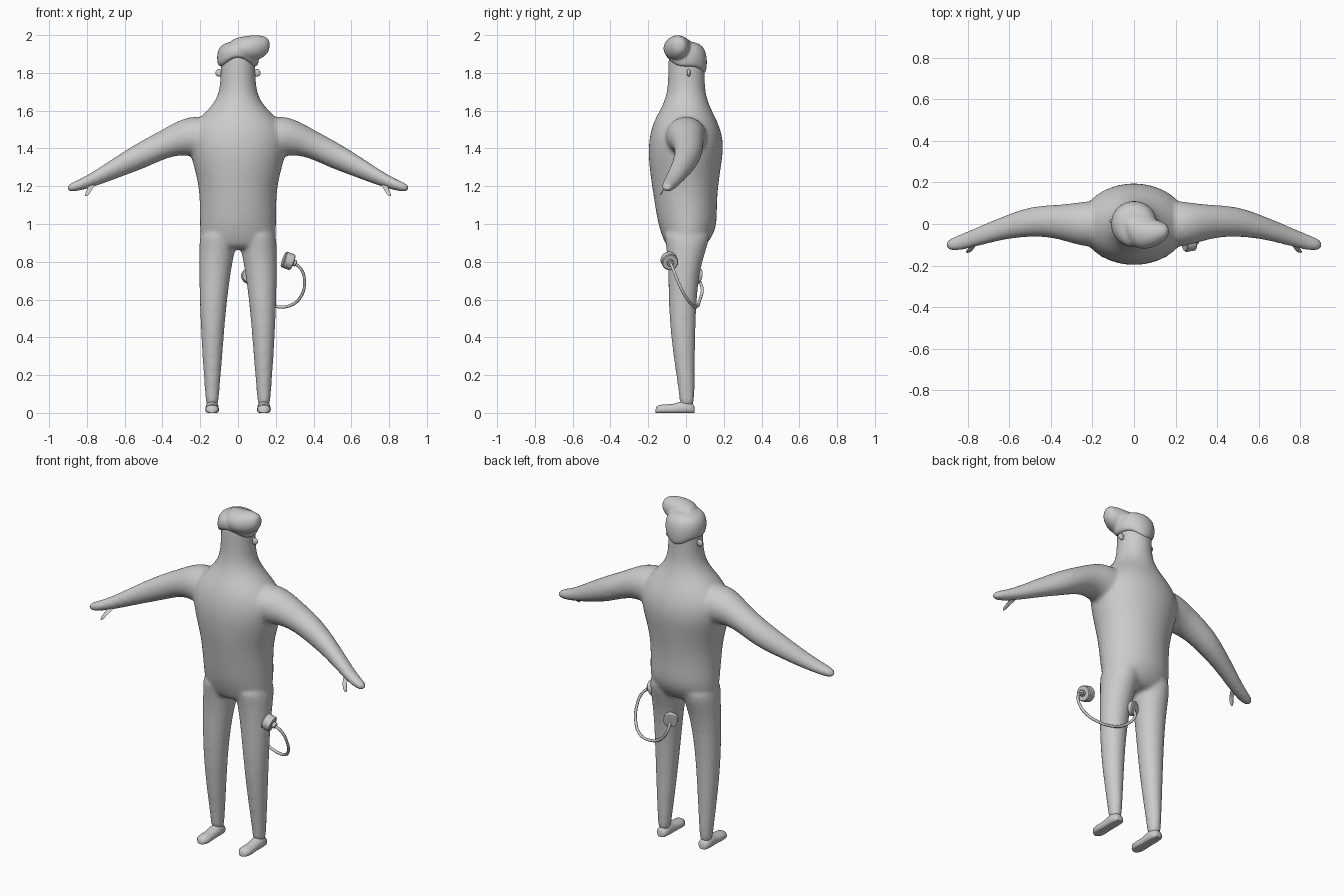
import bpy, bmesh, math
from mathutils import Vector

if "Cube" in bpy.data.objects:
    bpy.data.objects.remove(bpy.data.objects["Cube"])

grey = bpy.data.materials.new("plain_grey")
grey.diffuse_color = (0.6, 0.6, 0.6, 1)
grey.use_nodes = True
grey.node_tree.nodes["Principled BSDF"].inputs["Base Color"].default_value = grey.diffuse_color


def loft(bm, rings):
    """Skin a list of equally long point rings and close both ends."""
    loops = [[bm.verts.new(p) for p in ring] for ring in rings]
    n = len(loops[0])
    for a, b in zip(loops, loops[1:]):
        for i in range(n):
            j = (i + 1) % n
            bm.faces.new((a[i], a[j], b[j], b[i]))
    bm.faces.new(loops[0][::-1])
    bm.faces.new(loops[-1])


def oval(c, u, v, n=20):
    """Ellipse of points round c with half axes u and v."""
    c, u, v = Vector(c), Vector(u), Vector(v)
    return [c + u * math.cos(k * math.tau / n) + v * math.sin(k * math.tau / n) for k in range(n)]


def level(z, x, hw, front, back):
    """Horizontal ring between a front and a back depth."""
    return oval((x, (front + back) / 2, z), (hw, 0, 0), (0, (back - front) / 2, 0))


def finish(name, bm, angle=60):
    bmesh.ops.recalc_face_normals(bm, faces=bm.faces)
    me = bpy.data.meshes.new(name)
    bm.to_mesh(me)
    bm.free()
    ob = bpy.data.objects.new(name, me)
    bpy.context.collection.objects.link(ob)
    me.materials.append(grey)
    bpy.ops.object.select_all(action='DESELECT')
    ob.select_set(True)
    bpy.context.view_layer.objects.active = ob
    bpy.ops.object.shade_smooth_by_angle(angle=math.radians(angle))
    return ob


def blend(ob, voxel, smooth):
    """Round the lofts, fuse them into one skin and soften the joins."""
    ob.modifiers.new("round", 'SUBSURF').levels = 1
    ob.modifiers["round"].render_levels = 1
    r = ob.modifiers.new("fuse", 'REMESH')
    r.mode, r.voxel_size, r.use_smooth_shade = 'VOXEL', voxel, True
    s = ob.modifiers.new("soften", 'SMOOTH')
    s.factor, s.iterations = 0.5, smooth


# body: torso with neck and head, fused with arms and legs
bm = bmesh.new()
torso = [(.865, .15, -.085, .07), (.89, .19, -.11, .11), (.94, .203, -.13, .145), (1.0, .205, -.15, .167),
         (1.1, .205, -.167, .165), (1.2, .21, -.182, .172), (1.3, .235, -.197, .187),
         (1.4, .265, -.203, .203), (1.48, .265, -.193, .193), (1.55, .22, -.17, .165),
         (1.6, .165, -.14, .138), (1.65, .122, -.116, .117), (1.7, .102, -.102, .104),
         (1.76, .094, -.096, .1), (1.86, .092, -.096, .1), (1.92, .085, -.09, .09), (1.94, .05, -.05, .05)]
loft(bm, [level(z, 0, w, f, b) for z, w, f, b in torso])
arm = [(.15, 0, 1.46, .12, .11), (.24, 0, 1.465, .11, .108), (.31, .004, 1.46, .094, .093),
       (.4, .014, 1.42, .078, .08), (.5, .012, 1.37, .073, .078), (.6, -.01, 1.322, .06, .066),
       (.7, -.042, 1.27, .051, .052), (.8, -.077, 1.22, .043, .036), (.86, -.095, 1.2, .037, .029),
       (.893, -.1, 1.192, .028, .022), (.905, -.1, 1.188, .014, .011)]
leg = [(.98, .105, .095, -.13, .14), (.9, .106, .1, -.108, .12), (.8, .118, .09, -.098, .086),
       (.7, .125, .081, -.094, .066), (.55, .132, .07, -.092, .054), (.4, .135, .06, -.08, .05),
       (.25, .136, .05, -.06, .047), (.1, .137, .037, -.037, .045), (.02, .137, .034, -.033, .044)]
for s in (-1, 1):
    loft(bm, [oval((s * x, y, z), (0, ry, 0), (0, 0, rz)) for x, y, z, ry, rz in arm])
    loft(bm, [level(z, s * x, w, f, b) for z, x, w, f, b in leg])
blend(finish("body", bm), .011, 8)

# feet with flat soles, thumbs and small flat ears
foot = [(.046, .018, .03), (.036, .03, .05), (.0, .035, .065), (-.035, .034, .058), (-.07, .034, .047),
        (-.11, .037, .045), (-.14, .034, .042), (-.155, .023, .033), (-.161, .01, .02)]
thumb = [(.775, -.095, 1.205, .016), (.785, -.118, 1.185, .013), (.796, -.13, 1.165, .011),
         (.803, -.134, 1.152, .007)]
for s, side in ((-1, "right"), (1, "left")):
    bm = bmesh.new()
    rings = []
    for y, w, h in foot:
        ring = oval((s * .137, y, h * .4), (w, 0, 0), (0, 0, h * .6))
        rings.append([Vector((p.x, p.y, max(p.z, 0))) for p in ring])
    loft(bm, rings)
    finish(side + "_foot", bm, 45)
    bm = bmesh.new()
    loft(bm, [oval((s * x, y, z), (r, 0, 0), (0, r * .7, r * .7), 10) for x, y, z, r in thumb])
    finish(side + "_thumb", bm)
    bm = bmesh.new()
    bmesh.ops.create_uvsphere(bm, u_segments=16, v_segments=10, radius=.02)
    for v in bm.verts:
        v.co = Vector((s * .1 + v.co.x, .014 + v.co.y * .5, 1.8 + v.co.z))
    finish(side + "_ear", bm)

# hair: cap with a hairline high in front and pointed at the nape, plus a swept quiff
def cap_ring(r, t):
    ring = []
    for k in range(32):
        a = k * math.tau / 32
        d = math.sin(a)  # -1 front, +1 back
        low = 1.83 + .05 * max(0, -d) ** 3 - .04 * max(0, d) ** 4
        ring.append(Vector((r * math.cos(a), r * d, low + (1.965 - low) * t)))
    return ring


bm = bmesh.new()
loft(bm, [cap_ring(r, t) for r, t in ((.06, .05), (.1, 0), (.109, .12), (.113, .4), (.107, .68),
                                      (.088, .88), (.055, .98), (.02, 1.0))])
quiff = [(-.05, .0, 1.92, .05, .05), (-.01, -.03, 1.925, .08, .062), (.04, -.045, 1.93, .08, .066),
         (.09, -.045, 1.932, .07, .07), (.13, -.04, 1.938, .055, .06), (.158, -.036, 1.945, .036, .042),
         (.168, -.034, 1.948, .016, .02)]
loft(bm, [oval((x, y, z), (0, ry, 0), (0, 0, rz)) for x, y, z, ry, rz in quiff])
blend(finish("hair", bm), .007, 5)


# cable with a round plug at the free end and a round socket on the thigh
def disc(name, centre, axis, radius, depth):
    axis = Vector(axis).normalized()
    u = axis.orthogonal().normalized()
    v = axis.cross(u)
    bm = bmesh.new()
    loft(bm, [oval(Vector(centre) + axis * depth * t, u * radius * r, v * radius * r, 24)
              for t, r in ((-.5, .9), (-.42, 1), (.42, 1), (.5, .9))])
    finish(name, bm, 30)


disc("plug", (.265, -.088, .805), (.9, .15, -.33), .044, .052)
disc("plug_collar", (.295, -.083, .795), (.9, .15, -.33), .017, .025)
disc("socket", (.058, .06, .725), (-.35, .9, -.2), .04, .03)

curve = bpy.data.curves.new("cable", 'CURVE')
curve.dimensions, curve.bevel_depth, curve.bevel_resolution = '3D', .008, 2
curve.use_fill_caps = True
path = [(.057, .062, .72), (.065, .085, .66), (.12, .072, .595), (.2, .058, .563), (.28, .035, .57),
        (.335, -.005, .62), (.352, -.04, .69), (.335, -.068, .76), (.29, -.084, .798)]
sp = curve.splines.new('BEZIER')
sp.bezier_points.add(len(path) - 1)
for bp, co in zip(sp.bezier_points, path):
    bp.co, bp.handle_left_type, bp.handle_right_type = co, 'AUTO', 'AUTO'
cable = bpy.data.objects.new("cable", curve)
curve.materials.append(grey)
bpy.context.collection.objects.link(cable)
